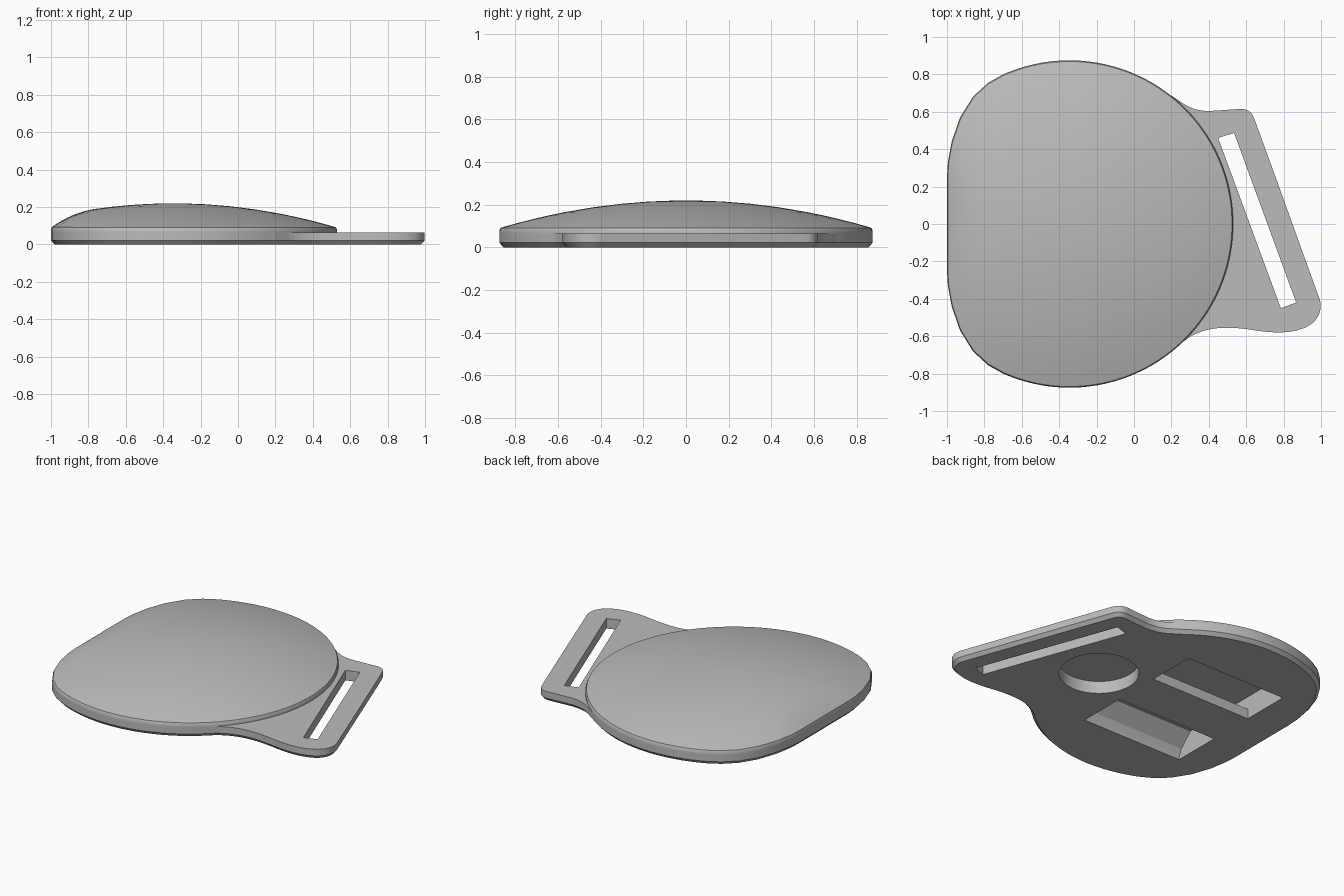
import bpy, bmesh, math
from mathutils import Vector

if "Cube" in bpy.data.objects:
    bpy.data.objects.remove(bpy.data.objects["Cube"], do_unlink=True)

grey = bpy.data.materials.new("plain_grey")
grey.use_nodes = True
grey.diffuse_color = (0.5, 0.5, 0.5, 1)
grey.node_tree.nodes["Principled BSDF"].inputs["Base Color"].default_value = (0.5, 0.5, 0.5, 1)

CENTRE, RADIUS = Vector((-0.345, 0)), 0.875
PLATE_TOP = 0.065


def arc(start, end, step):
    return [CENTRE + RADIUS * Vector((math.cos(math.radians(a)), math.sin(math.radians(a))))
            for a in range(start, end + 1, step)]


def round_corners(points, times=3):
    """Corner-cutting that keeps both ends of an open chain."""
    for _ in range(times):
        cut = [points[0]]
        for a, b in zip(points, points[1:]):
            cut += [a.lerp(b, 0.25), a.lerp(b, 0.75)]
        points = cut + [points[-1]]
    return points


def inset(loop, amount):
    """Move a counter-clockwise outline inwards."""
    result = []
    for i, p in enumerate(loop):
        along = (loop[(i + 1) % len(loop)] - loop[i - 1]).normalized()
        result.append(p + amount * Vector((-along.y, along.x)))
    return result


def skin(name, rings):
    """Join equal rings of 3D points into a closed solid."""
    bm = bmesh.new()
    rows = [[bm.verts.new(p) for p in ring] for ring in rings]
    n = len(rows[0])
    for low, high in zip(rows, rows[1:]):
        for i in range(n):
            j = (i + 1) % n
            bm.faces.new((low[i], low[j], high[j], high[i]))
    bm.faces.new(rows[0])
    bm.faces.new(rows[-1])
    bmesh.ops.recalc_face_normals(bm, faces=bm.faces)
    mesh = bpy.data.meshes.new(name)
    bm.to_mesh(mesh)
    bm.free()
    mesh.materials.append(grey)
    obj = bpy.data.objects.new(name, mesh)
    bpy.context.collection.objects.link(obj)
    return obj


def flat(loop, z):
    return [(p.x, p.y, z) for p in loop]


# Outline of the pad: a circle with a flattened end
quarter = [Vector(p) for p in ((-0.78, 0.755), (-0.86, 0.682), (-0.93, 0.57),
                               (-0.975, 0.44), (-0.995, 0.33), (-1, 0.25), (-1, 0.12))]
flat_end = quarter + [Vector((-1, 0))] + [Vector((p.x, -p.y)) for p in reversed(quarter)]
body = arc(52, 114, 2) + flat_end + arc(-114, -52, 2)
pad_outline = body + arc(-50, 50, 2)

# Strap tab on the left side
tab = round_corners([Vector(p) for p in (
    (0.194, -0.69), (0.32, -0.58), (0.5, -0.545), (0.78, -0.59), (0.95, -0.55), (1.01, -0.45),
    (0.97, -0.34), (0.66, 0.52), (0.62, 0.62), (0.5, 0.61), (0.33, 0.6), (0.194, 0.69))])
plate_outline = body + tab[1:-1]

# Base plate with a chamfered lower edge
base_plate = skin("base_plate", [flat(inset(plate_outline, 0.02), 0),
                                 flat(plate_outline, 0.022),
                                 flat(plate_outline, PLATE_TOP)])


# Domed pad: shallow cap that rolls down further at the flat end
def dome_point(edge, t):
    p = CENTRE.lerp(edge, t)
    cap = 0.22 - 0.17 * (p - CENTRE).length_squared
    drop = max(0, 0.13 - 0.17 * (edge - CENTRE).length_squared)
    return (p.x, p.y, cap - drop * max(0, (t - 0.65) / 0.35) ** 2)


rings = [flat(pad_outline, PLATE_TOP), flat(pad_outline, 0.078)]
for t in (0.993, 0.98, 0.95, 0.91, 0.86, 0.8, 0.73, 0.65, 0.5, 0.35, 0.2, 0.06):
    rings.append([dome_point(e, t) for e in pad_outline])
domed_pad = skin("domed_pad", rings)

# Cutters: strap slot, round pocket, strap tunnel passing over a bar
slot = [Vector(p) for p in ((0.45, 0.46), (0.785, -0.45), (0.867, -0.42), (0.535, 0.487))]
slot_cutter = skin("slot_cutter", [flat(slot, -0.1), flat(slot, 0.2)])

disc = [Vector((0.27, 0)) + 0.235 * Vector((math.cos(a), math.sin(a)))
        for a in (math.tau * i / 64 for i in range(64))]
disc_cutter = skin("disc_cutter", [flat(disc, -0.1), flat(disc, 0.08)])

half = [(0.155, PLATE_TOP), (0.155, -0.1), (0.475, -0.1), (0.475, 0.01),
        (0.455, PLATE_TOP), (0.37, 0.148)]
section = half + [(-y, z) for y, z in reversed(half)]
tunnel_cutter = skin("tunnel_cutter", [[(x, y, z) for y, z in section] for x in (-0.745, -0.02)])

cuts = {base_plate: (slot_cutter, disc_cutter, tunnel_cutter),
        domed_pad: (disc_cutter, tunnel_cutter)}
for obj, cutters in cuts.items():
    bpy.ops.object.select_all(action='DESELECT')
    obj.select_set(True)
    bpy.context.view_layer.objects.active = obj
    for cutter in cutters:
        mod = obj.modifiers.new(cutter.name, 'BOOLEAN')
        mod.operation = 'DIFFERENCE'
        mod.solver = 'EXACT'
        mod.object = cutter
        bpy.ops.object.modifier_apply(modifier=mod.name)
    bpy.ops.object.shade_smooth_by_angle(angle=math.radians(30))

for cutter in (slot_cutter, disc_cutter, tunnel_cutter):
    bpy.data.objects.remove(cutter, do_unlink=True)
